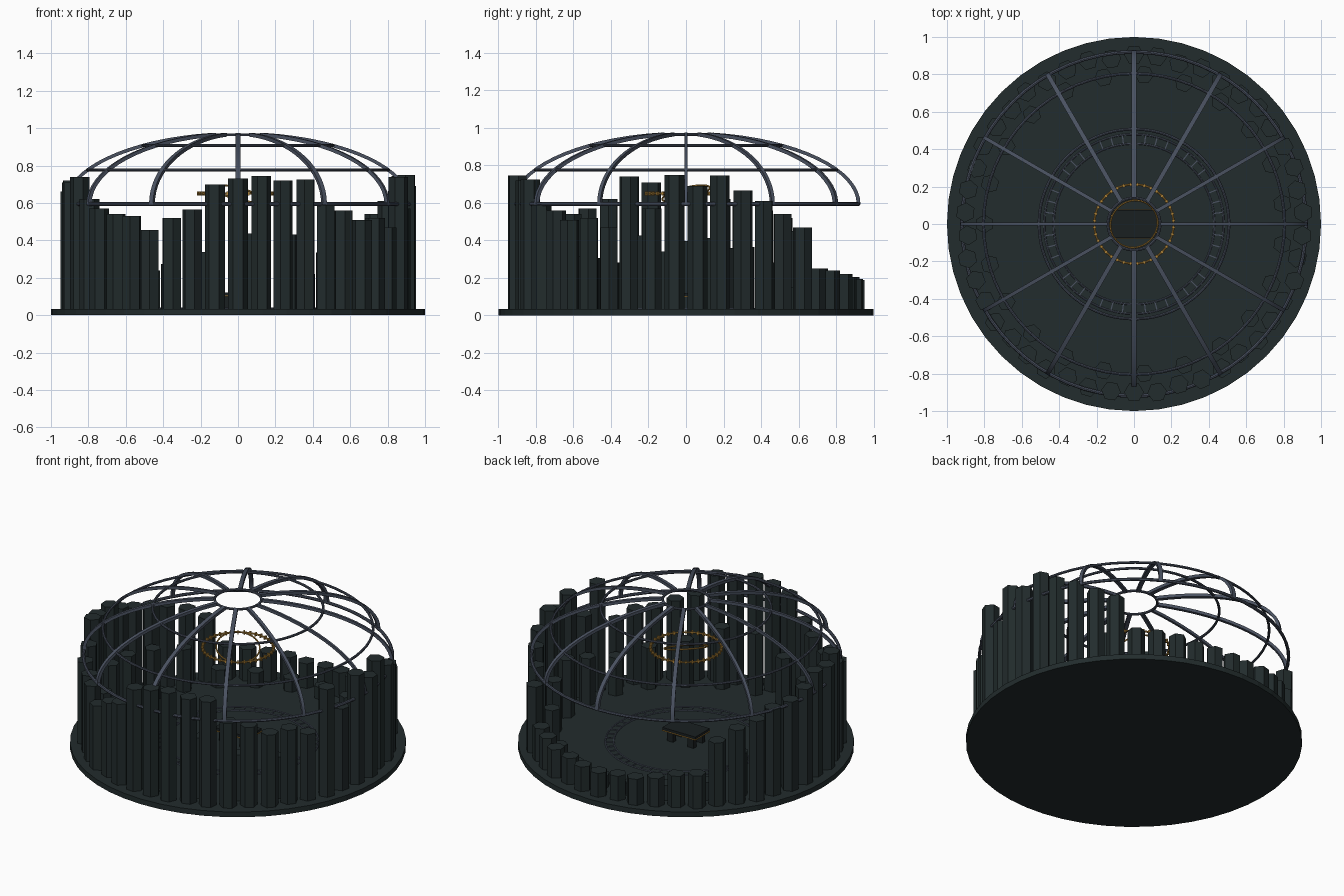
import bpy, bmesh, math
from math import sin, cos, pi, radians
from mathutils import Matrix, Vector

cube = bpy.data.objects.get("Cube")
if cube:
    bpy.data.objects.remove(cube, do_unlink=True)


def material(name, rgb):
    m = bpy.data.materials.new(name)
    m.use_nodes = True
    m.diffuse_color = (*rgb, 1)
    m.node_tree.nodes["Principled BSDF"].inputs["Base Color"].default_value = (*rgb, 1)
    return m


STONE = material("dark green stone", (0.016, 0.025, 0.026))
STEEL = material("blue grey steel", (0.068, 0.083, 0.118))
GOLD = material("old gold", (0.43, 0.23, 0.04))
DARK = material("dark console", (0.010, 0.014, 0.015))


def finish(name, bm, mat, smooth=False):
    bmesh.ops.recalc_face_normals(bm, faces=bm.faces)
    mesh = bpy.data.meshes.new(name)
    bm.to_mesh(mesh)
    bm.free()
    mesh.materials.append(mat)
    ob = bpy.data.objects.new(name, mesh)
    bpy.context.collection.objects.link(ob)
    if smooth:
        bpy.ops.object.select_all(action="DESELECT")
        ob.select_set(True)
        bpy.context.view_layer.objects.active = ob
        bpy.ops.object.shade_smooth_by_angle()
    return ob


def prism(bm, x, y, z0, z1, radius, sides, turn=0):
    place = Matrix.Translation((x, y, (z0 + z1) / 2)) @ Matrix.Rotation(turn, 4, "Z")
    bmesh.ops.create_cone(bm, cap_ends=True, segments=sides, radius1=radius,
                          radius2=radius, depth=z1 - z0, matrix=place)


def box(bm, centre, size, turn=0):
    place = (Matrix.Translation(centre) @ Matrix.Rotation(turn, 4, "Z")
             @ Matrix.Diagonal((*size, 1)))
    bmesh.ops.create_cube(bm, size=1, matrix=place)


def ring(name, radius, z, tube, mat, tilt=None):
    bpy.ops.mesh.primitive_torus_add(major_radius=radius, minor_radius=tube,
                                     major_segments=64, minor_segments=8,
                                     location=(0, 0, z))
    ob = bpy.context.object
    ob.name = name
    if tilt:
        ob.rotation_euler = Matrix.Rotation(tilt, 3, Vector((1, 1, 0))).to_euler()
    ob.data.materials.append(mat)
    bpy.ops.object.shade_smooth_by_angle()


# Round floor slab
bm = bmesh.new()
prism(bm, 0, 0, 0, 0.034, 1, 48)
finish("floor_slab", bm, STONE)

# Wall of hexagonal columns, counter-clockwise from the front
HEIGHTS = [.73, .745, .72, .725, .59, .56, .51, .52, .47, .74, .57, .75,
           .69, .745, .665, .61, .54, .47, .25, .24, .22, .205, .195, .19,
           .195, .205, .22, .24, .25, .45, .52, .56, .6, .62, .66,
           .72, .71, .74, .62, .57, .54, .53, .455, .52, .565, .70]
COUNT = len(HEIGHTS)
STEP = 2 * pi / COUNT
bm = bmesh.new()
for k, h in enumerate(HEIGHTS):
    a = -pi / 2 + k * STEP
    r = 0.9 + 0.01 * sin(k * 2.3)
    prism(bm, r * cos(a), r * sin(a), 0.03, h, 0.053, 6, a)
finish("outer_columns", bm, STONE)

# Shorter columns tucked behind the gaps
bm = bmesh.new()
for k in range(0, COUNT, 2):
    a = -pi / 2 + (k + 0.5) * STEP
    h = 0.6 * min(HEIGHTS[k], HEIGHTS[(k + 1) % COUNT])
    prism(bm, 0.8 * cos(a), 0.8 * sin(a), 0.03, h, 0.05, 6, a)
finish("inner_columns", bm, STONE)

# Dome: an elliptical cage of ribs and hoops
SPRING, SPAN, RISE = 0.594, 0.92, 0.375
TOP = radians(81.3)


def dome_point(e, grow=0.0):
    return (SPAN + grow) * cos(e), SPRING + (RISE + grow) * sin(e)


bm = bmesh.new()
for n in range(12):
    a = n * pi / 6
    out = Vector((cos(a), sin(a), 0))
    side = Vector((-sin(a), cos(a), 0)) * (0.007 + 0.006 * abs(sin(a)))
    previous = None
    for i in range(17):
        e = TOP * i / 16
        section = []
        for grow, s in ((-0.01, -1), (0.01, -1), (0.01, 1), (-0.01, 1)):
            r, z = dome_point(e, grow)
            section.append(bm.verts.new(out * r + side * s + Vector((0, 0, z))))
        if previous:
            for j in range(4):
                m = (j + 1) % 4
                bm.faces.new((previous[j], previous[m], section[m], section[j]))
        else:
            bm.faces.new(section)
        previous = section
    bm.faces.new(previous)
finish("dome_ribs", bm, STEEL, True)

for name, e, tube in (("base", 0, 0.010), ("lower", 29, 0.008),
                      ("upper", 56.5, 0.008), ("crown", 81.3, 0.008)):
    r, z = dome_point(radians(e))
    ring(name + "_dome_hoop", r, z, tube, STEEL)

# Inlaid floor circle with radial ticks
for r in (0.48, 0.43):
    ring("floor_inlay_ring", r, 0.035, 0.005, STEEL)
bm = bmesh.new()
for n in range(48):
    a = n * pi / 24
    box(bm, (0.455 * cos(a), 0.455 * sin(a), 0.036), (0.05, 0.006, 0.006), a)
finish("floor_inlay_ticks", bm, STEEL)

# Hanging gold rings, the inner one tilted
ring("outer_gold_ring", 0.212, 0.65, 0.006, GOLD)
ring("inner_gold_ring", 0.13, 0.65, 0.005, GOLD, radians(20))
bm = bmesh.new()
for n in range(36):
    a = (n + 0.5) * pi / 18
    box(bm, (0.212 * cos(a), 0.212 * sin(a), 0.65), (0.018, 0.008, 0.022), a)
finish("gold_ring_studs", bm, GOLD)

# Low central console with gold trim
bm = bmesh.new()
box(bm, (0, 0, 0.11), (0.24, 0.15, 0.022))
for x in (-0.075, 0.075):
    for y in (-0.045, 0.045):
        box(bm, (x, y, 0.066), (0.045, 0.03, 0.07))
finish("console_table", bm, DARK)
bm = bmesh.new()
for s in (-1, 1):
    box(bm, (0, s * 0.076, 0.102), (0.24, 0.004, 0.006))
    box(bm, (s * 0.121, 0, 0.102), (0.004, 0.15, 0.006))
finish("console_trim", bm, GOLD)
